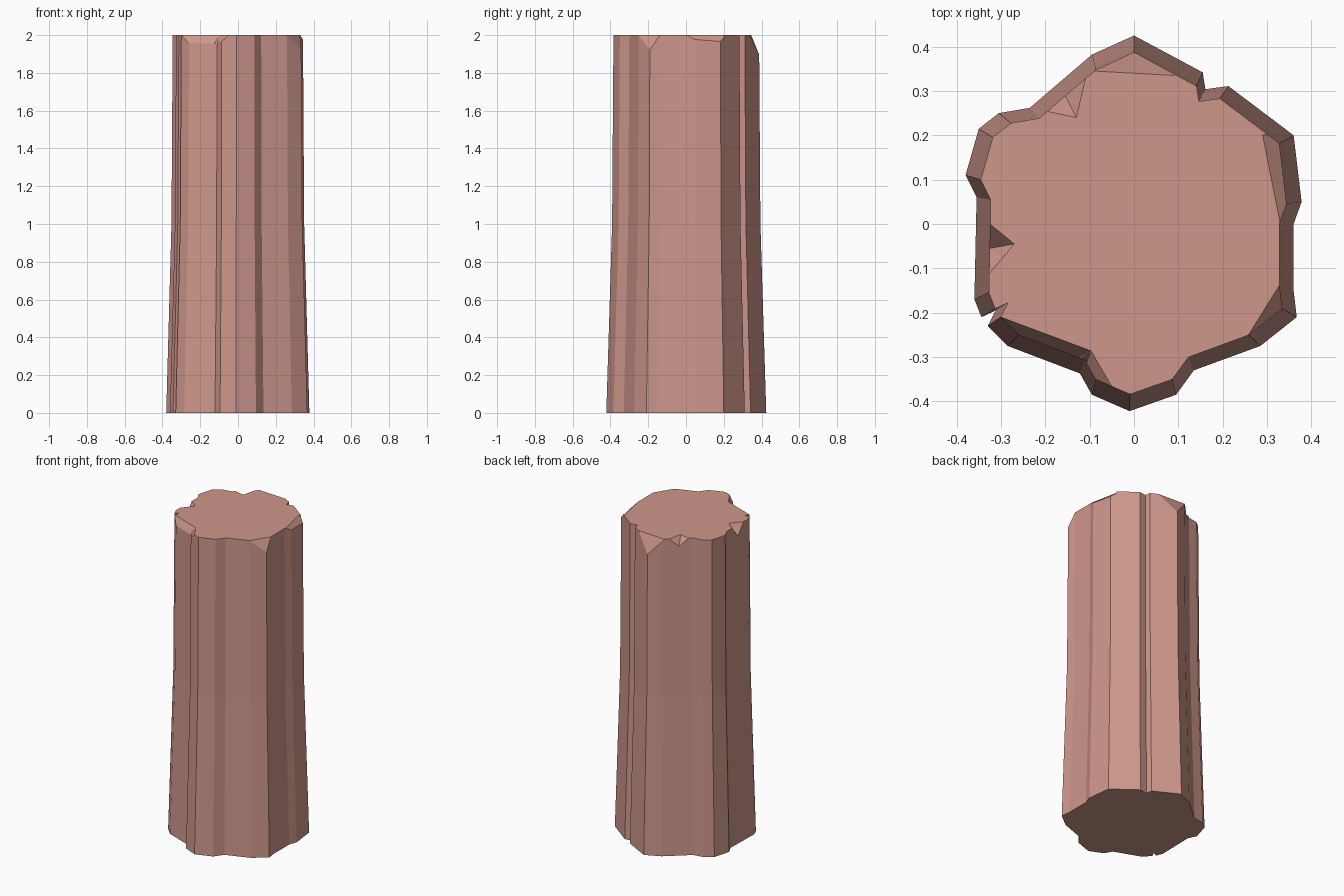
import bpy, bmesh
from mathutils import Vector

if "Cube" in bpy.data.objects:
    bpy.data.objects.remove(bpy.data.objects["Cube"])

mat = bpy.data.materials.new("pink_stone")
mat.diffuse_color = (0.62, 0.31, 0.26, 1)
mat.use_nodes = True
mat.node_tree.nodes["Principled BSDF"].inputs["Base Color"].default_value = mat.diffuse_color

# Footprint of the pillar at ground level, clockwise from the back tip
OUTLINE = [(0, .425), (.155, .342), (.161, .304), (.213, .311), (.36, .2), (.378, .05),
           (.36, 0), (.36, -.15), (.367, -.21), (.285, -.275), (.135, -.33), (.095, -.385),
           (-.01, -.422), (-.095, -.385), (-.122, -.337), (-.285, -.275), (-.33, -.23),
           (-.312, -.195), (-.344, -.21), (-.36, -.17), (-.355, .06), (-.38, .11),
           (-.35, .215), (-.305, .25), (-.235, .262), (-.095, .382)]
# (height, scale) of each ring
RINGS = [(0, 1), (1, .927), (2, .91)]
H = 2.0


def make_object(name, bm):
    bmesh.ops.recalc_face_normals(bm, faces=bm.faces[:])
    me = bpy.data.meshes.new(name)
    bm.to_mesh(me)
    bm.free()
    ob = bpy.data.objects.new(name, me)
    bpy.context.collection.objects.link(ob)
    me.materials.append(mat)
    return ob


# Tapered pillar body
bm = bmesh.new()
rings = [[bm.verts.new((x * s, y * s, z)) for x, y in OUTLINE] for z, s in RINGS]
n = len(OUTLINE)
for lo, hi in zip(rings, rings[1:]):
    for i in range(n):
        j = (i + 1) % n
        bm.faces.new((lo[i], lo[j], hi[j], hi[i]))
bm.faces.new(rings[0])
bm.faces.new(rings[-1])
pillar = make_object("stone_pillar", bm)


def cut(points):
    """Remove the convex hull of the points from the pillar."""
    bm = bmesh.new()
    for p in points:
        bm.verts.new(p)
    res = bmesh.ops.convex_hull(bm, input=bm.verts[:])
    junk = [v for v in bm.verts if not v.link_faces]
    bmesh.ops.delete(bm, geom=junk, context='VERTS')
    ob = make_object("chip_cutter", bm)
    ob.hide_render = True
    ob.hide_set(True)
    mod = pillar.modifiers.new("chip", 'BOOLEAN')
    mod.operation = 'DIFFERENCE'
    mod.solver = 'EXACT'
    mod.object = ob
    return ob


def bevel_chip(a, b, slope, w=.08):
    """Slanted chip falling outward from the top line a-b."""
    a, b = Vector((*a, H)), Vector((*b, H))
    d = (b - a).normalized()
    out = Vector((d.y, -d.x, 0))
    if out.dot(a + b) < 0:
        out = -out
    up = Vector((0, 0, .1))
    pts = []
    for p in (a, b):
        q = p + out * w
        pts += [p, p + up, q + up, q - Vector((0, 0, w * slope))]
    return cut(pts)


def notch_chip(a, apex, b, depth):
    """V-shaped chip with its point on the top face."""
    a, b, p = Vector((*a, H)), Vector((*b, H)), Vector((*apex, H))
    mid = (a + b) / 2
    a, b = p + (a - p) * 1.15, p + (b - p) * 1.15
    low = p + (mid - p) * 1.15 - Vector((0, 0, depth * 1.15))
    up = Vector((0, 0, .1))
    return cut([a, b, p, low, a + up, b + up, p + up])


# Chips around the top rim
cutters = [
    bevel_chip((-.09, .345), (.09, .335), 2.2),
    bevel_chip((.29, .2), (.33, 0), 1.0),
    bevel_chip((.33, -.135), (.255, -.255), 2.3),
    bevel_chip((-.3, -.21), (-.097, -.286), 1.8, .04),
    bevel_chip((-.097, -.286), (-.045, -.375), 1.5, .04),
    notch_chip((-.325, 0), (-.27, -.045), (-.325, -.11), .07),
    notch_chip((-.2, .255), (-.13, .24), (-.11, .325), .05),
]

# Bake the chips into the pillar and drop the cutters
deps = bpy.context.evaluated_depsgraph_get()
baked = bpy.data.meshes.new_from_object(pillar.evaluated_get(deps))
pillar.modifiers.clear()
pillar.data = baked
for ob in cutters:
    bpy.data.objects.remove(ob)
